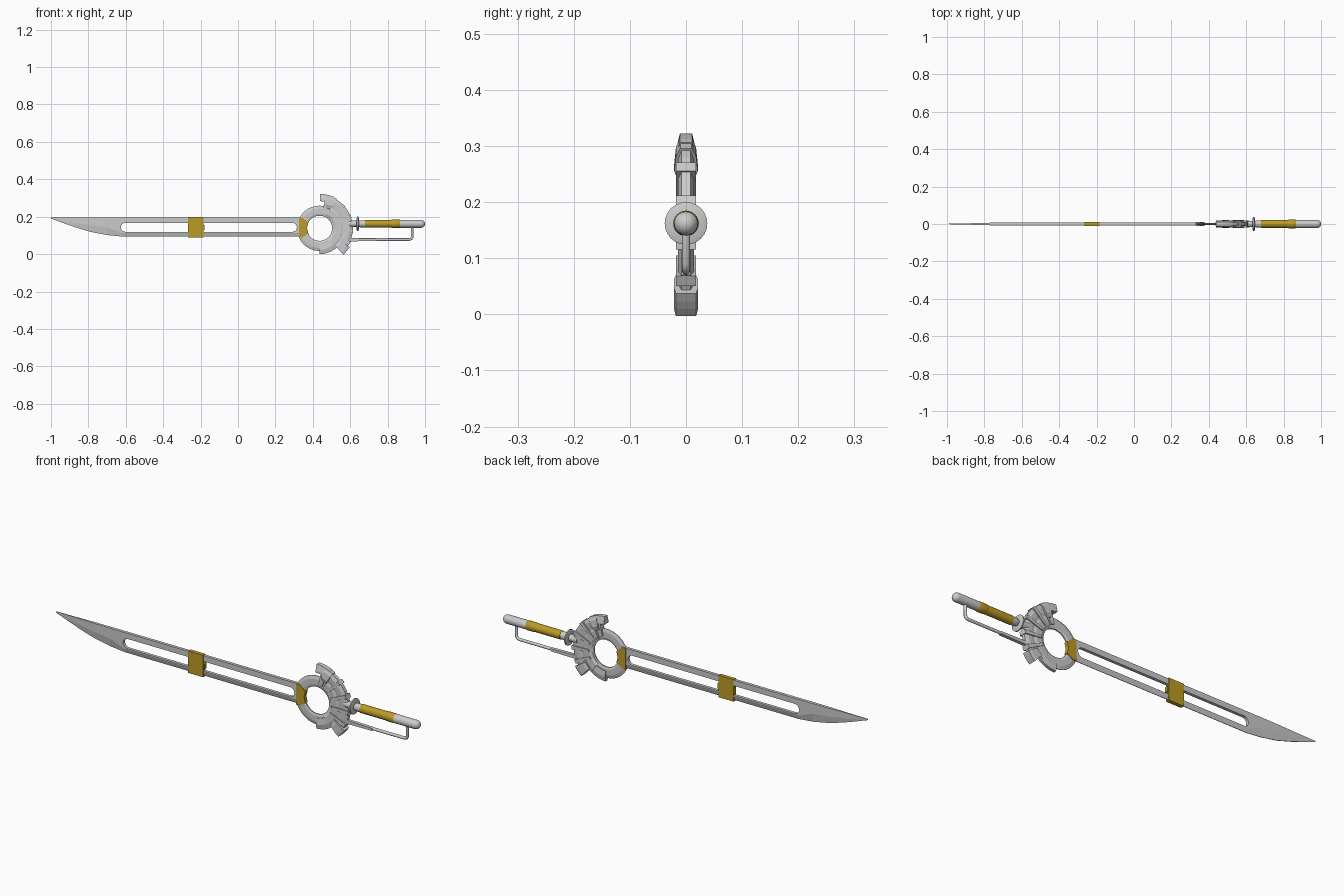
import bpy, bmesh, math

if "Cube" in bpy.data.objects:
    bpy.data.objects.remove(bpy.data.objects["Cube"])

CX, CZ = 0.436, 0.138      # ring centre
HZ = 0.162                 # handle axis height

gold = bpy.data.materials.new("gold")
gold.diffuse_color = (0.5, 0.33, 0.02, 1)
gold.use_nodes = True
gold.node_tree.nodes["Principled BSDF"].inputs["Base Color"].default_value = gold.diffuse_color


def loft(name, sections, mat=None, closed=False, smooth=None):
    """Skin a list of equal-length point loops into one solid."""
    bm = bmesh.new()
    loops = [[bm.verts.new(p) for p in s] for s in sections]
    n, k = len(loops), len(loops[0])
    for i in range(n if closed else n - 1):
        a, b = loops[i], loops[(i + 1) % n]
        for j in range(k):
            bm.faces.new((a[j], a[(j + 1) % k], b[(j + 1) % k], b[j]))
    if not closed:
        bm.faces.new(loops[0][::-1])
        bm.faces.new(loops[-1])
    bmesh.ops.recalc_face_normals(bm, faces=bm.faces)
    me = bpy.data.meshes.new(name)
    bm.to_mesh(me)
    bm.free()
    ob = bpy.data.objects.new(name, me)
    bpy.context.collection.objects.link(ob)
    if mat:
        me.materials.append(mat)
    if smooth:
        bpy.ops.object.select_all(action='DESELECT')
        ob.select_set(True)
        bpy.context.view_layer.objects.active = ob
        bpy.ops.object.shade_smooth_by_angle(angle=math.radians(smooth))
    return ob


def plate(name, pts, hy, mat=None):
    """Extrude an x-z outline through y."""
    return loft(name, [[(x, y, z) for x, z in pts] for y in (-hy, hy)], mat)


def arc(name, a0, a1, prof, n=10, closed=False):
    """Sweep (radius, half width) profile around the ring centre."""
    sec = [(r, -w) for r, w in prof] + [(r, w) for r, w in reversed(prof)]
    secs = []
    for i in range(n if closed else n + 1):
        a = math.radians(a0 + (a1 - a0) * i / n)
        secs.append([(CX + r * math.cos(a), y, CZ + r * math.sin(a)) for r, y in sec])
    return loft(name, secs, closed=closed)


def lathe(name, prof, mat=None, n=24):
    """Turn an (x, radius) profile around the handle axis."""
    secs = [[(x, r * math.cos(j * math.tau / n), HZ + r * math.sin(j * math.tau / n))
             for j in range(n)] for x, r in prof]
    return loft(name, secs, mat, smooth=35)


# Blade: back edge thick, cutting edge thin, tip tapering
stations = [(-1, .190, .001), (-.94, .168, .002), (-.872, .144, .004), (-.79, .119, .0065),
            (-.70, .102, .0075), (-.62, .094, .0075), (.36, .094, .0075)]
secs = []
for x, zb, t in stations:
    zt = .195
    zm = zb + (zt - zb) * .2 if x > -.65 else zb + (zt - zb) * .45
    secs.append([(x, -t, zt), (x, -t, zm), (x, -.0012, zb),
                 (x, .0012, zb), (x, t, zm), (x, t, zt)])
blade = loft("blade", secs)

# Long rounded slot through the blade
SR, SZ = .024, .143
slot = [(-.602 + SR * math.cos(a), SZ + SR * math.sin(a))
        for a in [math.radians(90 + 22.5 * i) for i in range(9)]]
slot += [(.291 + SR * math.cos(a), SZ + SR * math.sin(a))
         for a in [math.radians(-90 + 22.5 * i) for i in range(9)]]
cutter = plate("slot_cutter", slot, .05)
mod = blade.modifiers.new("slot", 'BOOLEAN')
mod.object, mod.operation, mod.solver = cutter, 'DIFFERENCE', 'EXACT'
bpy.context.view_layer.objects.active = blade
bpy.ops.object.modifier_apply(modifier=mod.name)
bpy.data.objects.remove(cutter)

# Ring hole also removes the blade end
hole = plate("hole_cutter", [(CX + .09 * math.cos(i * math.tau / 32), CZ + .09 * math.sin(i * math.tau / 32))
                             for i in range(32)], .05)
mod = blade.modifiers.new("hole", 'BOOLEAN')
mod.object, mod.operation, mod.solver = hole, 'DIFFERENCE', 'EXACT'
bpy.ops.object.modifier_apply(modifier=mod.name)
bpy.data.objects.remove(hole)

# Gold band and clasp
plate("blade_band", [(-.267, .198), (-.185, .198), (-.185, .089), (-.267, .089)], .0095, gold)
plate("band_nub", [(-.186, .16), (-.178, .155), (-.178, .131), (-.186, .126)], .008, gold)
plate("ring_clasp", [(.325, .194), (.345, .194), (.376, .167), (.369, .139),
                     (.376, .11), (.345, .09), (.325, .09)], .0095, gold)

# Ring and guard shells
arc("ring", 0, 360, [(.067, .003), (.078, .0065), (.105, .0065), (.121, .0015)], 48, True)
arc("lower_crescent", -90, -38, [(.085, .009), (.115, .012), (.138, .007)])
arc("inner_guard", -55, 62, [(.074, .007), (.085, .013), (.115, .014), (.13, .01)], 14)
arc("outer_guard", -40, 68, [(.122, .010), (.140, .013), (.160, .014), (.178, .008)], 14)
arc("guard_cap", 66, 89, [(.145, .018), (.155, .018), (.184, .011)], 4)
arc("guard_cap_root", 60, 75, [(.115, .014), (.135, .021), (.165, .018), (.182, .010)], 3)
arc("lower_block", -48, -32, [(.125, .017), (.140, .021), (.175, .021), (.190, .018)], 3)


def spoke(name, ang, r0, r1, w0, w1, hy):
    """Radial bar, tapering in width."""
    c, s = math.cos(math.radians(ang)), math.sin(math.radians(ang))
    pts = [(r0, -w0), (r1, -w1), (r1, w1), (r0, w0)]
    plate(name, [(CX + r * c - t * s, CZ + r * s + t * c) for r, t in pts], hy)


# Radial bars across the guard
spoke("top_arm", 74, .085, .16, .010, .014, .013)
for i, ang in enumerate((44, 21, -4, -26)):
    spoke(f"guard_rib_{i}", ang, .088, .180, .006, .010, .018)

# Handle parts
lathe("handle_neck", [(.59, .017), (.637, .017)])
lathe("hand_disc", [(.634, .030), (.637, .038), (.643, .038), (.646, .030)])
lathe("handle_collar", [(.644, .015), (.655, .019), (.682, .019)])
lathe("grip", [(.680, .021), (.868, .021)], gold)
lathe("grip_swell", [(.820, .021), (.825, .0228), (.863, .0228), (.868, .021)], gold)
lathe("pommel", [(.867, .0215)] + [(.978 + .022 * math.sin(a), .0215 * math.cos(a))
                                   for a in (0, .3, .6, .9, 1.2, 1.45, 1.55)])

# Hand guard bar under the grip
cu = bpy.data.curves.new("hand_bar", 'CURVE')
cu.dimensions = '3D'
cu.bevel_depth, cu.bevel_resolution = .0075, 3
cu.use_fill_caps = True
sp = cu.splines.new('POLY')
path = [(.585, .078), (.915, .078), (.925, .081), (.931, .090), (.931, .155)]
sp.points.add(len(path) - 1)
for p, (x, z) in zip(sp.points, path):
    p.co = (x, 0, z, 1)
bar = bpy.data.objects.new("hand_bar", cu)
bpy.context.collection.objects.link(bar)
plate("hand_bar_root", [(.58, .086), (.74, .083), (.74, .070), (.58, .068)], .008)
